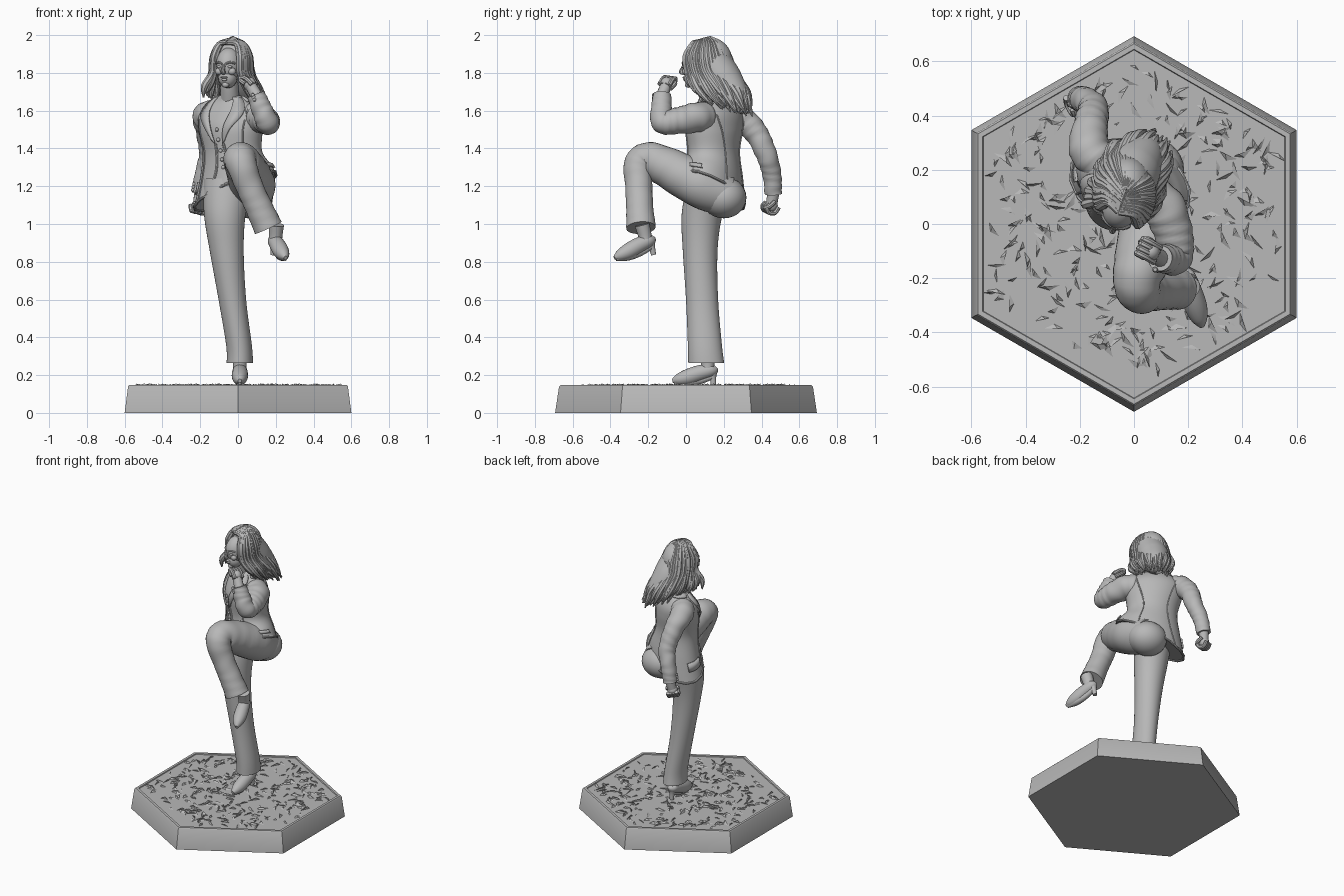
import bpy, bmesh, random
from math import sin, cos, pi, radians
from mathutils import Vector, Matrix

random.seed(4)
if "Cube" in bpy.data.objects:
    bpy.data.objects.remove(bpy.data.objects["Cube"])

grey = bpy.data.materials.new("plain_grey")
grey.use_nodes = True
grey.diffuse_color = (0.48, 0.48, 0.48, 1)
grey.node_tree.nodes["Principled BSDF"].inputs["Base Color"].default_value = (0.48, 0.48, 0.48, 1)
made = []


def make(name, verts, faces):
    mesh = bpy.data.meshes.new(name)
    mesh.from_pydata([tuple(v) for v in verts], [], faces)
    bm = bmesh.new()
    bm.from_mesh(mesh)
    bmesh.ops.recalc_face_normals(bm, faces=bm.faces)
    bm.to_mesh(mesh)
    bm.free()
    mesh.materials.append(grey)
    ob = bpy.data.objects.new(name, mesh)
    bpy.context.collection.objects.link(ob)
    made.append(ob)
    return ob


def spline(pts, t):
    """Smooth interpolation through tuples, t in 0..len-1."""
    i = min(int(t), len(pts) - 2)
    f = t - i
    a, b, c, d = (pts[max(0, min(len(pts) - 1, i + k))] for k in (-1, 0, 1, 2))
    return [0.5 * (2 * q + (r - p) * f + (2 * p - 5 * q + 4 * r - s) * f * f
                   + (3 * q - p - 3 * r + s) * f ** 3) for p, q, r, s in zip(a, b, c, d)]


def skin(name, rings):
    n = len(rings[0])
    faces = [(i * n + j, i * n + (j + 1) % n, (i + 1) * n + (j + 1) % n, (i + 1) * n + j)
             for i in range(len(rings) - 1) for j in range(n)]
    last = (len(rings) - 1) * n
    faces += [tuple(range(n)), tuple(range(last, last + n))]
    return make(name, [v for r in rings for v in r], faces)


def tube(name, pts, sides=20, steps=8, fold=0.0):
    """Tube through (x, y, z, radius) points, with optional cloth folds."""
    n = (len(pts) - 1) * steps
    line = [spline(pts, i / steps) for i in range(n + 1)]
    rings, side = [], None
    for i, p in enumerate(line):
        d = (Vector(line[min(i + 1, n)][:3]) - Vector(line[max(i - 1, 0)][:3])).normalized()
        side = d.orthogonal() if side is None else side - d * side.dot(d)
        side.normalize()
        up = d.cross(side)
        ring = []
        for k in range(sides):
            a = 2 * pi * k / sides
            r = max(p[3], 0.001) * (1 + fold * sin(i * 1.25 + 2.2 * sin(a + i * 0.3)))
            ring.append(Vector(p[:3]) + r * (cos(a) * side + sin(a) * up))
        rings.append(ring)
    return skin(name, rings)


def ball(name, centre, size, yaw=0.0, seg=28):
    bm = bmesh.new()
    bmesh.ops.create_uvsphere(bm, u_segments=seg, v_segments=seg // 2, radius=1)
    m = Matrix.Translation(centre) @ Matrix.Rotation(radians(yaw), 4, 'Z') @ Matrix.Diagonal((*size, 1))
    bm.transform(m)
    ob = make(name, [], [])
    bm.to_mesh(ob.data)
    bm.free()
    return ob


def section(s, ang, grow=1.0):
    """Point on an elliptical section (x, y, z, half width, half depth, yaw, slope x, slope y)."""
    a = radians(ang)
    p = Matrix.Rotation(radians(s[5]), 3, 'Z') @ Vector((s[3] * grow * cos(a), s[4] * grow * sin(a), 0))
    return Vector((s[0] + p.x, s[1] + p.y, s[2] + s[6] * p.x + s[7] * p.y))


def loft(name, secs, sides=40, steps=8):
    return skin(name, [[section(spline(secs, i / steps), 360 * k / sides) for k in range(sides)]
                       for i in range((len(secs) - 1) * steps + 1)])


# Hexagonal base with a sunken top panel and scattered stone chips
def hexagon(r, z):
    return [Vector((r * sin(k * pi / 3), r * cos(k * pi / 3), z)) for k in range(6)]


skin("base", [hexagon(0.693, 0), hexagon(0.672, 0.14), hexagon(0.665, 0.147),
              hexagon(0.645, 0.147), hexagon(0.642, 0.141)])
cv, cf = [], []
while len(cv) < 4 * 330:
    x, y = random.uniform(-0.53, 0.53), random.uniform(-0.6, 0.6)
    if abs(y) + abs(x) * 0.577 > 0.6:
        continue
    a, ln, w = random.uniform(0, 2 * pi), random.uniform(0.02, 0.045), random.uniform(0.008, 0.025)
    d, e = Vector((cos(a), sin(a), 0)), Vector((-sin(a), cos(a), 0))
    c, b = Vector((x, y, 0.14)), len(cv)
    cv += [c - d * ln, c + d * ln, c + e * w, c + d * ln * 0.4 + Vector((0, 0, random.uniform(0.007, 0.016)))]
    cf += [(b, b + 1, b + 2), (b, b + 1, b + 3), (b + 1, b + 2, b + 3), (b + 2, b, b + 3)]
make("stone_chips", cv, cf)

# Trousers: standing leg, seat and raised leg
loft("standing_leg", [
    (0.01, 0.107, 0.265, 0.07, 0.095, 0, 0, 0), (0.005, 0.1, 0.36, 0.068, 0.09, 0, 0, 0),
    (-0.03, 0.085, 0.6, 0.073, 0.085, 0, 0, 0), (-0.06, 0.075, 0.86, 0.09, 0.092, 0, 0, 0),
    (-0.07, 0.085, 1.05, 0.11, 0.108, 0, 0, 0), (-0.055, 0.13, 1.24, 0.13, 0.12, -15, 0, 0)])
ball("seat", (0.055, 0.2, 1.14), (0.13, 0.12, 0.11))
tube("raised_leg", [
    (0.06, 0.21, 1.15, 0.11), (0.075, 0.07, 1.21, 0.122), (0.035, -0.11, 1.305, 0.105),
    (0.012, -0.2, 1.343, 0.09), (0.02, -0.25, 1.31, 0.08), (0.06, -0.25, 1.2, 0.072),
    (0.11, -0.245, 1.09, 0.072), (0.16, -0.238, 0.98, 0.078)], 28, 8, 0.012)


# Heeled shoes, modelled around the ankle with the toe toward -y
def shoe(name, m):
    def put(pts):
        return [(*(m @ Vector(p[:3])), p[3]) for p in pts]
    tube(name + "_ankle", put([(0, 0.01, 0.04, 0.04), (0, 0.015, -0.02, 0.036), (0, 0.012, -0.06, 0.036)]))
    tube(name + "_upper", put([(0, 0.058, -0.03, 0.012), (0, 0.04, -0.045, 0.034), (0, -0.03, -0.065, 0.042),
                               (0, -0.09, -0.085, 0.042), (0, -0.14, -0.098, 0.03), (0, -0.172, -0.106, 0.01)]))
    tube(name + "_heel", put([(0, 0.04, -0.05, 0.03), (0, 0.043, -0.085, 0.018), (0, 0.045, -0.128, 0.014)]), 12)
    tube(name + "_sole", put([(0, 0.04, -0.08, 0.018), (0, -0.03, -0.102, 0.022), (0, -0.1, -0.108, 0.026),
                              (0, -0.165, -0.112, 0.012)]), 12)


shoe("standing_shoe", Matrix.Translation((0.01, 0.1, 0.275)))
shoe("raised_shoe", Matrix.Translation((0.205, -0.235, 0.955)) @ Matrix.Rotation(radians(18), 4, 'Z')
     @ Matrix.Rotation(radians(10), 4, 'X'))

# Jacket body with a sloping hem
jacket = [(-0.015, 0.145, 1.175, 0.225, 0.155, -20, 0.35, -0.35), (-0.015, 0.145, 1.27, 0.198, 0.143, -25, 0.2, -0.2),
          (-0.03, 0.145, 1.38, 0.165, 0.128, -28, 0.05, 0), (-0.04, 0.15, 1.5, 0.182, 0.135, -32, 0, 0),
          (-0.04, 0.16, 1.58, 0.18, 0.118, -32, 0, 0), (-0.04, 0.16, 1.645, 0.12, 0.08, -32, 0, 0),
          (-0.042, 0.135, 1.68, 0.055, 0.055, -32, 0, 0)]
loft("jacket", jacket)


def on_jacket(path, grow, n=16):
    out = []
    for i in range(n + 1):
        t, ang = spline(path, i * (len(path) - 1) / n)
        out.append(section(spline(jacket, t), ang, grow))
    return out


def plate(name, left, right, grow=1.02):
    a, b = on_jacket(left, grow), on_jacket(right, grow)
    n = len(a)
    ob = make(name, a + b, [(i, i + 1, n + i + 1, n + i) for i in range(n - 1)])
    ob.modifiers.new("thickness", 'SOLIDIFY').thickness = 0.01
    ob.modifiers["thickness"].offset = 0


def seam(name, path, r=0.006):
    tube(name, [(*p, r) for p in on_jacket(path, 1.005)], 8, 1)


for side, s in (("left", 1), ("right", -1)):
    plate(side + "_lapel", [(2.4, -90 + 8 * s), (3.6, -90 + 16 * s), (5.6, -90 + 35 * s)],
          [(2.5, -90 + 12 * s), (3.9, -90 + 42 * s), (5.5, -90 + 70 * s)], 1.04)
    plate(side + "_pocket_flap", [(0.95, -90 + 62 * s), (0.95, -90 + 100 * s)],
          [(0.6, -90 + 62 * s), (0.6, -90 + 100 * s)], 1.03)
    seam(side + "_front_edge", [(0, -90 + 30 * s), (1, -90 + 14 * s), (2.4, -90 + 8 * s)], 0.008)
    seam(side + "_side_seam", [(0.1, -90 + 50 * s), (2, -90 + 45 * s), (3.6, -90 + 50 * s)], 0.004)
    seam(side + "_back_seam", [(0.1, 90 + 35 * s), (2, 90 + 28 * s), (4, 90 + 45 * s)], 0.004)
seam("hem_edge", [(0.03, -90 + 30 * k) for k in range(13)], 0.008)
plate("collar", [(5.75, 0), (5.75, 90), (5.75, 180)], [(5.1, -15), (5.1, 90), (5.1, 195)], 1.06)
for i in range(5):
    ball("button", on_jacket([(1.2 + i * 0.45, -90), (3, -90)], 1.01)[0], (0.011, 0.011, 0.011), 0, 10)


# Sleeves, cuffs and fists
def arm(name, pts, fist, grip):
    tube(name + "_sleeve", pts, 24, 10, 0.03)
    wrist, f, g = Vector(pts[-1][:3]), Vector(fist), Vector(grip).normalized()
    tube(name + "_wrist", [(*wrist.lerp(f, -0.2), 0.032), (*f, 0.03)], 14, 4)
    d = (f - wrist).normalized()
    across = d.cross(g).normalized()
    ball(name + "_palm", f, (0.034, 0.034, 0.038), 0, 16)
    for k in range(4):
        c = f + across * (k - 1.5) * 0.019
        tube(name + "_finger", [(*(c + d * u + g * v), 0.0125) for u, v in
                                ((0.005, -0.03), (0.036, -0.012), (0.034, 0.022), (0.008, 0.036), (-0.008, 0.02))], 8, 4)
    tube(name + "_thumb", [(*(f + across * u + g * v + d * w), 0.012) for u, v, w in
                           ((-0.03, 0, -0.025), (-0.036, 0.03, 0), (-0.01, 0.044, 0.012))], 8, 4)
    for k in range(3):
        a, b = Vector(pts[-1][:3]), Vector(pts[-2][:3])
        ball(name + "_cuff_button", a.lerp(b, 0.1 + k * 0.16) + across * pts[-1][3], (0.011,) * 3, 0, 10)


arm("left", [(0.06, 0.1, 1.565, 0.075), (0.11, 0.06, 1.565, 0.08), (0.15, -0.05, 1.545, 0.07),
             (0.155, -0.125, 1.54, 0.06), (0.125, -0.13, 1.61, 0.055), (0.095, -0.125, 1.685, 0.048)],
    (0.062, -0.103, 1.74), (-1, 0.5, 0.3))
arm("right", [(-0.12, 0.22, 1.58, 0.07), (-0.165, 0.275, 1.57, 0.075), (-0.16, 0.365, 1.49, 0.063),
              (-0.15, 0.425, 1.37, 0.056), (-0.18, 0.455, 1.26, 0.05), (-0.2, 0.462, 1.16, 0.046)],
    (-0.21, 0.452, 1.1), (0.5, -1, 0))

# Head and face, turned a little toward its right
tube("neck", [(-0.042, 0.14, 1.64, 0.055), (-0.045, 0.105, 1.72, 0.047), (-0.045, 0.09, 1.8, 0.05)])
turn = Matrix.Translation((-0.045, 0.07, 1.82)) @ Matrix.Rotation(radians(-20), 4, 'Z')


def feature(name, centre, size):
    ball(name, turn @ Vector(centre), size, -20, 16)


ball("head", turn @ Vector((0, 0, 0.02)), (0.07, 0.09, 0.095), -20)
feature("jaw", (0, -0.027, -0.045), (0.05, 0.056, 0.056))
feature("chin", (0, -0.062, -0.083), (0.02, 0.018, 0.016))
tube("nose", [(*(turn @ Vector(p)), r) for p, r in
              (((0, -0.084, 0.025), 0.008), ((0, -0.096, 0), 0.01), ((0, -0.1, -0.015), 0.013), ((0, -0.085, -0.023), 0.008))], 10)
feature("upper_lip", (0, -0.083, -0.044), (0.02, 0.009, 0.006))
feature("lower_lip", (0, -0.08, -0.056), (0.016, 0.009, 0.007))
for s in (-1, 1):
    feature("cheek", (s * 0.036, -0.062, -0.012), (0.022, 0.02, 0.02))
    feature("eye", (s * 0.03, -0.078, 0.012), (0.014, 0.009, 0.007))
    tube("eyebrow", [(*(turn @ Vector((s * u, v, w))), 0.006) for u, v, w in
                     ((0.01, -0.088, 0.027), (0.032, -0.08, 0.036), (0.054, -0.062, 0.03))], 8)

# Hair: solid under-shape covered with swept-back locks
ball("hair_cap", (-0.025, 0.135, 1.855), (0.092, 0.112, 0.13))
tube("hair_mass", [(-0.02, 0.14, 1.85, 0.1), (0.0, 0.2, 1.76, 0.1), (0.035, 0.26, 1.68, 0.075), (0.06, 0.315, 1.6, 0.03)])
crown = Vector((-0.035, 0.105, 1.84))
facing = Vector((-0.34, -0.94, 0))
ends = [(0.09, 0.11, 1.65), (0.12, 0.26, 1.6), (0.07, 0.335, 1.59), (-0.03, 0.28, 1.62), (-0.17, 0.09, 1.68)]
for layer, count in ((0, 34), (1, 26)):
    for i in range(count):
        s = i / (count - 1)
        a = radians(-62 + 262 * s + random.uniform(-4, 4))
        out = Vector((0.098 * cos(a), 0.122 * sin(a), 0)) * (1 - 0.07 * layer)
        front = abs(2 * s - 1) ** 2
        root = crown + facing * (0.085 * front - 0.02) + Vector((0, 0, 0.145 - 0.025 * front))
        end = Vector(spline(ends, 4 * s)) + Vector([random.uniform(-0.02, 0.02) for _ in "xyz"])
        low = crown + out * 1.08 + Vector((0, 0.02, -0.04))
        mid = low.lerp(end, 0.5) + out * 0.2 * (1 - layer) + Vector((0, 0, -0.005))
        path = [root, crown + out * 0.65 + Vector((0, 0, 0.112)), crown + out + Vector((0, 0, 0.045)), low, mid, end]
        tube("hair_lock", [(*p, r) for p, r in zip(path, (0.012, 0.016, 0.018, 0.018, 0.019, 0.004))], 8, 5)

# Smooth shading with sharp edges kept
for ob in made:
    ob.select_set(True)
bpy.context.view_layer.objects.active = made[0]
bpy.ops.object.shade_smooth_by_angle(angle=radians(35))
